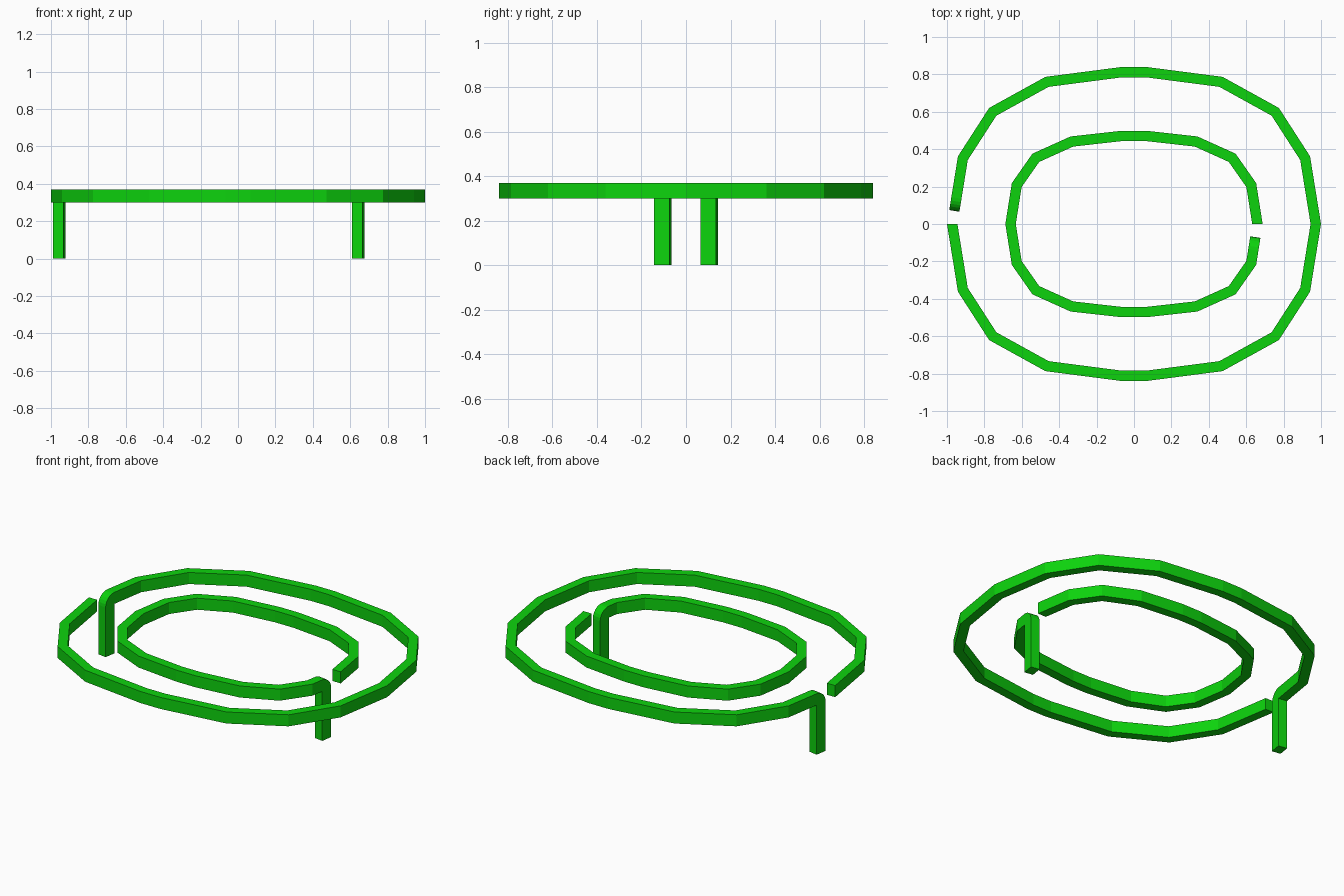
import bpy, bmesh, math
from mathutils import Vector

cube = bpy.data.objects.get("Cube")
if cube:
    bpy.data.objects.remove(cube, do_unlink=True)

WIDTH, DEPTH, LEG = 0.055, 0.07, 0.30   # bar width, bar depth, leg height
GAP = 0.07                              # distance from path start to bar end
UP = Vector((0, 0, 1))

green = bpy.data.materials.new("bright_green")
green.use_nodes = True
colour = (0.004, 0.65, 0.004, 1)
green.diffuse_color = colour
green.node_tree.nodes["Principled BSDF"].inputs["Base Color"].default_value = colour


def full_loop(quarter):
    """Mirror a quarter outline into a closed loop, counter-clockwise from +x."""
    half = quarter + [(-x, y) for x, y in reversed(quarter)]
    return [Vector((x, y, 0)) for x, y in half + [(x, -y) for x, y in reversed(half[1:-1])]]


def section(base, side, up):
    """Rectangular slice of the bar: lower edge at base, extended along up."""
    return [base - side, base + side, base + side + up, base - side + up]


def ring_with_leg(name, quarter, turn):
    loop = full_loop(quarter)
    n = len(loop)
    slices = []
    # mitred slices around the loop
    for i, p in enumerate(loop):
        before = (p - loop[i - 1]).normalized()
        after = (loop[(i + 1) % n] - p).normalized()
        tangent = (before + after).normalized()
        side = tangent.cross(UP) * (WIDTH / 2 / tangent.dot(after))
        slices.append(section(p + UP * LEG, side, UP * DEPTH))
    # rounded bend at the open end, turning down into the leg
    run = (loop[0] - loop[-1]).normalized()
    end = loop[0] - run * (GAP / run.y)
    hinge = end - run * DEPTH + UP * LEG
    side = run.cross(UP) * (WIDTH / 2)
    steps = 6
    for k in range(steps + 1):
        a = math.pi / 2 * k / steps
        slices.append(section(hinge, side, (UP * math.cos(a) + run * math.sin(a)) * DEPTH))
    # foot of the leg
    slices.append(section(hinge - UP * LEG, side, run * DEPTH))

    bm = bmesh.new()
    rows = [[bm.verts.new((v.x * turn, v.y * turn, v.z)) for v in s] for s in slices]
    for a, b in zip(rows, rows[1:]):
        for j in range(4):
            k = (j + 1) % 4
            bm.faces.new((a[j], a[k], b[k], b[j]))
    bm.faces.new(rows[0])
    bm.faces.new(rows[-1])
    bmesh.ops.remove_doubles(bm, verts=bm.verts, dist=0.0005)
    bmesh.ops.recalc_face_normals(bm, faces=bm.faces)
    mesh = bpy.data.meshes.new(name)
    bm.to_mesh(mesh)
    bm.free()
    mesh.materials.append(green)
    bpy.context.collection.objects.link(bpy.data.objects.new(name, mesh))


# the outer ring is turned half way round so the two legs stand on opposite sides
ring_with_leg("outer_ring", [(0.972, 0), (0.915, 0.352), (0.755, 0.60),
                             (0.465, 0.76), (0.064, 0.812)], -1)
ring_with_leg("inner_ring", [(0.66, 0), (0.627, 0.208), (0.525, 0.354),
                             (0.332, 0.441), (0.064, 0.471)], 1)
